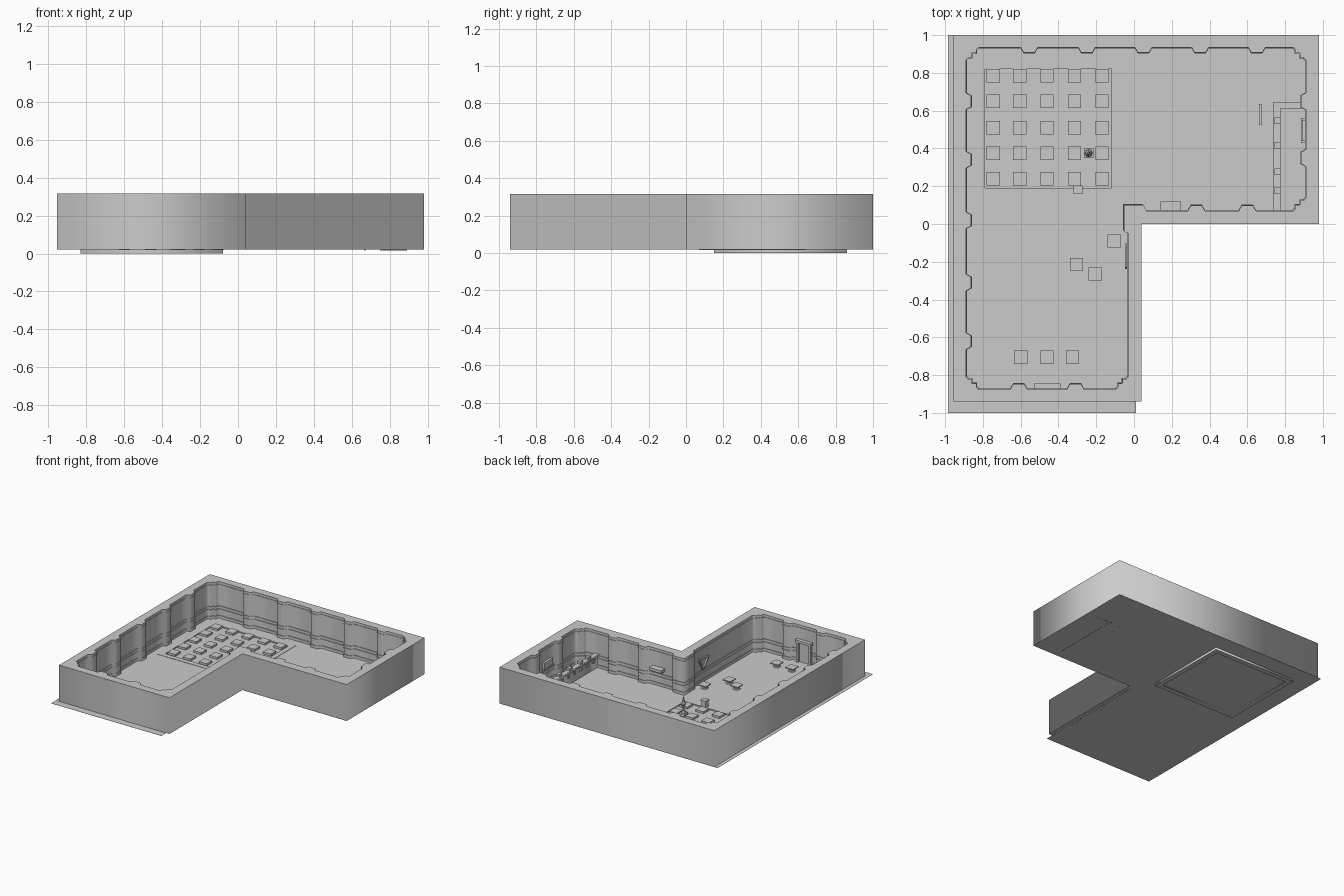
import bpy, bmesh
from mathutils import Vector as V, Matrix

if "Cube" in bpy.data.objects:
    bpy.data.objects.remove(bpy.data.objects["Cube"])

FLOOR, TOP = 0.02, 0.315


def finish(bm, name):
    bmesh.ops.recalc_face_normals(bm, faces=bm.faces)
    me = bpy.data.meshes.new(name)
    bm.to_mesh(me)
    bm.free()
    ob = bpy.data.objects.new(name, me)
    bpy.context.collection.objects.link(ob)
    return ob


def add_box(bm, x0, x1, y0, y1, z0, z1):
    m = Matrix.Translation(((x0 + x1) / 2, (y0 + y1) / 2, (z0 + z1) / 2))
    bmesh.ops.create_cube(bm, size=1, matrix=m @ Matrix.Diagonal((x1 - x0, y1 - y0, z1 - z0, 1)))


def boxes(name, *specs):
    bm = bmesh.new()
    for s in specs:
        add_box(bm, *s)
    return finish(bm, name)


def add_cone(bm, x, y, z0, z1, r0, r1, n=8):
    bmesh.ops.create_cone(bm, cap_ends=True, segments=n, radius1=r0, radius2=r1,
                          depth=z1 - z0, matrix=Matrix.Translation((x, y, (z0 + z1) / 2)))


def prism(name, loops, z0, z1):
    """Filled outline with holes, raised from z0 to z1."""
    cu = bpy.data.curves.new(name, 'CURVE')
    cu.dimensions = '2D'
    cu.fill_mode = 'BOTH'
    cu.extrude = (z1 - z0) / 2
    for pts in loops:
        sp = cu.splines.new('POLY')
        sp.points.add(len(pts) - 1)
        for p, q in zip(sp.points, pts):
            p.co = (q[0], q[1], 0, 1)
        sp.use_cyclic_u = True
    tmp = bpy.data.objects.new(name + "_outline", cu)
    bpy.context.collection.objects.link(tmp)
    dg = bpy.context.evaluated_depsgraph_get()
    me = bpy.data.meshes.new_from_object(tmp.evaluated_get(dg))
    bpy.data.objects.remove(tmp)
    me.name = name
    ob = bpy.data.objects.new(name, me)
    ob.location.z = (z0 + z1) / 2
    bpy.context.collection.objects.link(ob)
    return ob


def rect(x0, x1, y0, y1):
    return [(x0, y0), (x1, y0), (x1, y1), (x0, y1)]


def ell(x0, x1, x2, y0, y1, y2):
    return [(x0, y0), (x1, y0), (x1, y1), (x2, y1), (x2, y2), (x0, y2)]


def inner_loop(g=0.0):
    """Inside outline of the room with pilasters and stepped corners."""
    c = [V(p) for p in ell(-.89 + g, -.03 - g, .91 - g, -.875 + g, .07 + g, .935 - g)]
    # pilaster positions along each wall
    pil = [[-.61, -.31], [], [.33, .60], [.35, .65],
           [.65, .35, .05, -.25, -.555], [.65, .34, .02, -.31, -.62]]
    out = []
    for i in range(6):
        a, b, d = c[i], c[(i + 1) % 6], c[(i + 2) % 6]
        u, w = (b - a).normalized(), (d - b).normalized()
        n = V((-u.y, u.x))
        ax = 0 if abs(u.x) > .5 else 1
        for t in pil[i]:
            p = a.copy()
            p[ax] = t
            out += [p - .045 * u, p - .03 * u + .027 * n, p + .03 * u + .027 * n, p + .045 * u]
        if i == 1:   # projecting corner
            m = V((-w.y, w.x))
            out += [b - .12 * u, b - .11 * u + .022 * n, b + .022 * n + .03 * m,
                    b + .08 * w + .03 * m, b + .095 * w]
        else:
            out += [b + s * u + t * w for s, t in
                    ((-.065, 0), (-.055, .01), (-.055, .03), (-.03, .03),
                     (-.03, .055), (-.01, .055), (0, .065))]
    return out


# room shell
prism("walls", [ell(-.955, .04, .98, -.94, 0, 1), inner_loop()], FLOOR, TOP)
core = ell(-.93, .01, .95, -.91, .03, .97)
prism("skirting", [core, inner_loop(.005)], FLOOR, .042)
prism("lower_rail", [core, inner_loop(.005)], .088, .096)
prism("upper_rail", [core, inner_loop(.005)], .112, .120)
prism("top_moulding", [core, inner_loop(.004)], .285, .295)

# floor sheet with an opening for the sunken tile area
prism("floor", [ell(-.985, .01, .98, -1, 0, 1), rect(-.80, -.11, .18, .83)], .0185, .0195)

# sunken tile area
prism("tile_frame", [rect(-.83, -.08, .15, .86), rect(-.79, -.12, .19, .82)], 0, .022)
boxes("tile_bed", (-.80, -.11, .18, .83, .006, .013))
boxes("floor_tiles", *[(x - .035, x + .035, y - .035, y + .035, .01, .03)
                       for x in (-.745, -.605, -.46, -.315, -.17)
                       for y in (.24, .375, .51, .65, .785)])

# small post on the tile area
bm = bmesh.new()
add_box(bm, -.265, -.215, .35, .40, .012, .035)
for z0, z1, r0, r1 in ((.035, .05, .021, .014), (.05, .09, .008, .008), (.09, .105, .008, .02),
                       (.105, .12, .02, .012), (.12, .16, .012, .004)):
    add_cone(bm, -.24, .375, z0, z1, r0, r1)
finish(bm, "centre_post")

# podium beside the tiles
boxes("podium", (-.316, -.278, .164, .199, .019, .07), (-.321, -.273, .159, .204, .07, .08))

# square tables on octagonal legs
for i, (x, y) in enumerate(((-.105, -.09), (-.305, -.215), (-.205, -.265),
                            (-.6, -.705), (-.46, -.705), (-.325, -.705))):
    bm = bmesh.new()
    add_box(bm, x - .035, x + .035, y - .035, y + .035, .044, .052)
    add_cone(bm, x, y, .019, .026, .03, .026)
    add_cone(bm, x, y, .026, .044, .014, .014)
    finish(bm, f"table_{i + 1}")

# serving counter with overhanging top and front brackets
L_out = [(.735, .07), (.775, .07), (.775, .612), (.89, .612), (.89, .647), (.735, .647)]
L_in = [(.748, .07), (.768, .07), (.768, .62), (.89, .62), (.89, .638), (.748, .638)]
prism("counter_body", [L_in], .017, .115)
prism("counter_top", [L_out], .115, .13)
boxes("counter_brackets", *[(.738, .75, y, y + .02, .08, .115) for y in
                            (.12, .2, .28, .36, .44, .52, .6)])
boxes("counter_fittings", *[(.745, .775, y, y + .035, .13, .15) for y in (.16, .26, .4, .53)])
# foot rail in front of the counter
boxes("foot_rail", (.662, .674, .525, .635, .05, .058), (.664, .672, .53, .54, .016, .05),
      (.664, .672, .62, .63, .016, .05))

# wall fittings
boxes("back_shelf", (.885, .915, .43, .56, .14, .152), (.89, .915, .44, .55, .152, .2))
boxes("wall_shelf", (.14, .25, .06, .12, .15, .172), (.155, .235, .06, .095, .135, .15))

# triangular wall frame, made of three bars
bm = bmesh.new()
tri = [V((-.042, -.11, .22)), V((-.042, -.23, .21)), V((-.042, -.16, .13))]
for a, b in zip(tri, tri[1:] + tri[:1]):
    d = b - a
    rot = d.to_track_quat('Y', 'Z').to_matrix().to_4x4()
    bmesh.ops.create_cube(bm, size=1, matrix=Matrix.Translation((a + b) / 2) @ rot
                          @ Matrix.Diagonal((.012, d.length + .008, .012, 1)))
finish(bm, "wall_frame")

# door with surround on the front wall
boxes("door", (-.51, -.41, -.88, -.868, .02, .18))
boxes("door_surround", (-.525, -.505, -.88, -.85, .02, .195), (-.415, -.395, -.88, -.85, .02, .195),
      (-.53, -.39, -.88, -.845, .18, .2))
